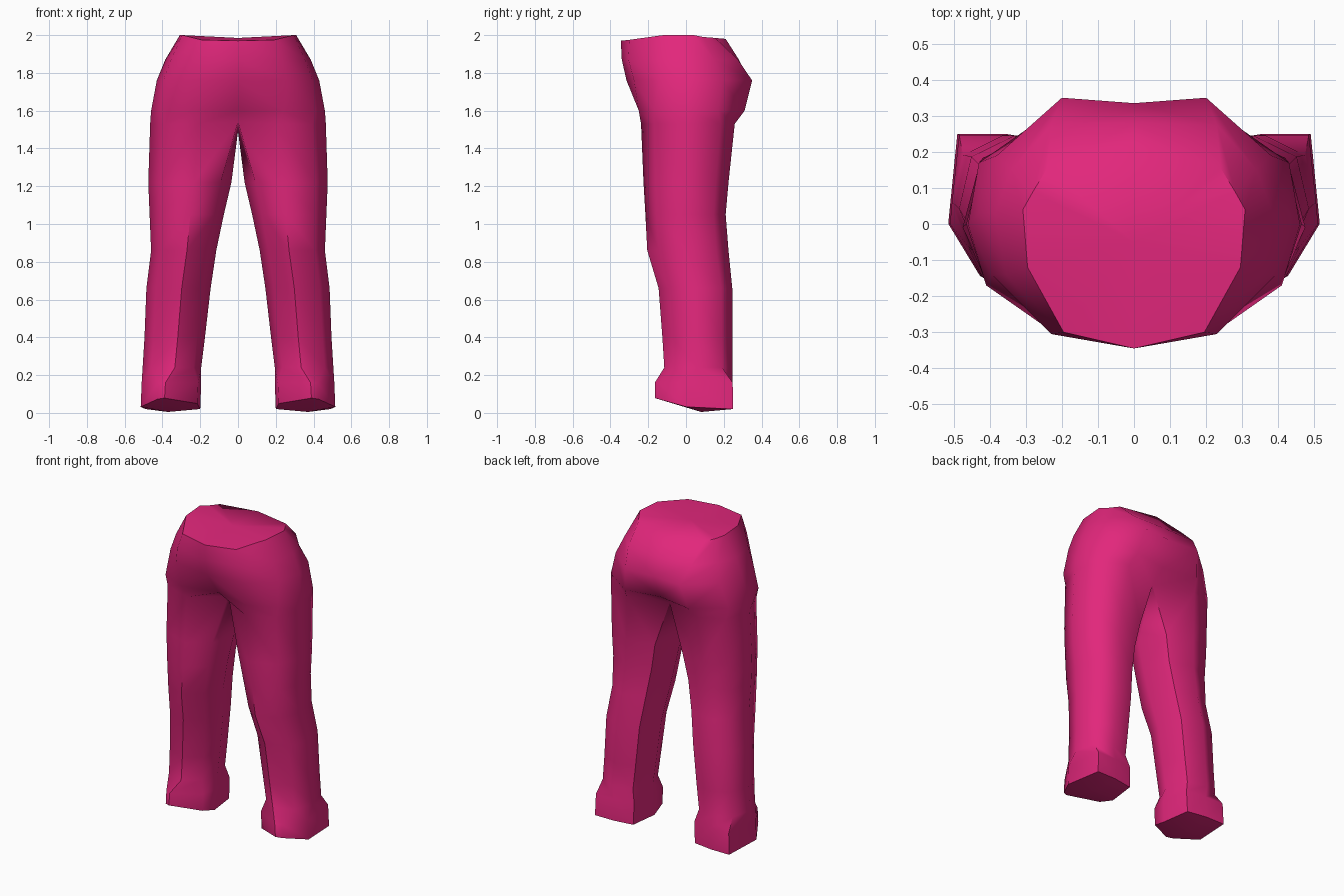
import bpy, bmesh
from math import radians

cube = bpy.data.objects.get("Cube")
if cube:
    bpy.data.objects.remove(cube, do_unlink=True)

# Cloth colour
pink = bpy.data.materials.new("deep pink cloth")
pink.use_nodes = True
colour = (0.76, 0.02, 0.2, 1)
pink.diffuse_color = colour
bsdf = next(n for n in pink.node_tree.nodes if n.type == "BSDF_PRINCIPLED")
bsdf.inputs["Base Color"].default_value = colour
bsdf.inputs["Roughness"].default_value = 0.8

# Leg cross-section: across (inner to outer), depth (front to back)
leg_profile = [(.13, .2), (.45, 0), (.85, .14), (1, .48),
               (.9, .85), (.55, 1), (.15, .9), (0, .5)]
foot_profile = [(.05, .25), (.6, 0), (.72, .05), (1, .4),
                (.92, 1), (.5, 1), (.08, .95), (0, .5)]

# Leg rings: height, inner x, outer x, front y, back y
leg_rings = [
    (1.22, .035, .475, -.225, .225),
    (1.05, .075, .468, -.215, .21),
    (.86, .115, .46, -.205, .225),
    (.66, .145, .485, -.145, .245),
    (.4, .175, .495, -.125, .245),
    (.24, .195, .505, -.115, .245),
]
foot_rings = [(.16, .195, .51, -.165, .247), (.03, .2, .515, -.165, .25)]

# Half hip rings from front centre to back centre: height, then points
hip_rings = [
    (2.0, [(0, -.345), (.195, -.3), (.295, -.12), (.308, .04),
           (.28, .09), (.24, .155), (0, .21)]),
    (1.87, [(0, -.34), (.23, -.305), (.355, -.14), (.385, .03),
            (.34, .15), (.23, .275), (0, .28)]),
    (1.76, [(0, -.315), (.26, -.275), (.395, -.14), (.43, .03),
            (.38, .19), (.2, .35), (0, .335)]),
    (1.6, [(0, -.2), (.24, -.25), (.41, -.17), (.46, 0),
           (.43, .17), (.23, .31), (0, .27)]),
]
rim_heights = [1.97, 1.975, 2, 2, 1.99, 1.985, 1.98]

bm = bmesh.new()


def section(profile, z, inner, outer, front, back):
    return [(inner + u * (outer - inner), front + v * (back - front), z)
            for u, v in profile]


def add_ring(points):
    return [bm.verts.new(p) for p in points]


def bridge(upper, lower, closed):
    n = len(upper)
    for i in range(n if closed else n - 1):
        j = (i + 1) % n
        bm.faces.new((upper[i], lower[i], lower[j], upper[j]))


def sole_height(y):
    return .01 + (.08 - y) * .28 if y < .08 else .01 + (y - .08) * .06


# Hips, with a tilted waist rim
hips = []
for z, points in hip_rings:
    heights = rim_heights if z == 2 else [z] * len(points)
    hips.append(add_ring((x, y, h) for (x, y), h in zip(points, heights)))
for upper, lower in zip(hips, hips[1:]):
    bridge(upper, lower, False)

# Waist cap, fanned from a centre point
centre = bm.verts.new((0, -.05, 1.985))
for a, b in zip(hips[0], hips[0][1:]):
    bm.faces.new((centre, a, b))

# Crotch ring: its inner points lie on the centre plane
crotch = section(leg_profile, 1.53, 0, .465, -.238, .258)
for i, y, z in ((0, -.1, 1.54), (6, .17, 1.52), (7, .03, 1.49)):
    crotch[i] = (0, y, z)
legs = [add_ring(crotch)]
bridge(hips[-1], legs[0][:7], False)

# Leg and foot
legs += [add_ring(section(leg_profile, *r)) for r in leg_rings]
legs += [add_ring(section(foot_profile, *r)) for r in foot_rings]
for v in legs[-1]:
    v.co.z = sole_height(v.co.y)
for upper, lower in zip(legs, legs[1:]):
    bridge(upper, lower, True)

# Sole
sole = bm.verts.new((.37, .08, .005))
for a, b in zip(legs[-1], legs[-1][1:] + legs[-1][:1]):
    bm.faces.new((sole, b, a))

bmesh.ops.recalc_face_normals(bm, faces=bm.faces)
mesh = bpy.data.meshes.new("trousers")
bm.to_mesh(mesh)
bm.free()
mesh.materials.append(pink)
trousers = bpy.data.objects.new("trousers", mesh)
bpy.context.collection.objects.link(trousers)

# Mirrored half, smooth with a crisp waist and hem
bpy.ops.object.select_all(action="DESELECT")
trousers.select_set(True)
bpy.context.view_layer.objects.active = trousers
bpy.ops.object.shade_smooth_by_angle(angle=radians(54))
mirror = trousers.modifiers.new("mirror", "MIRROR")
mirror.use_clip = True
mirror.merge_threshold = .001
